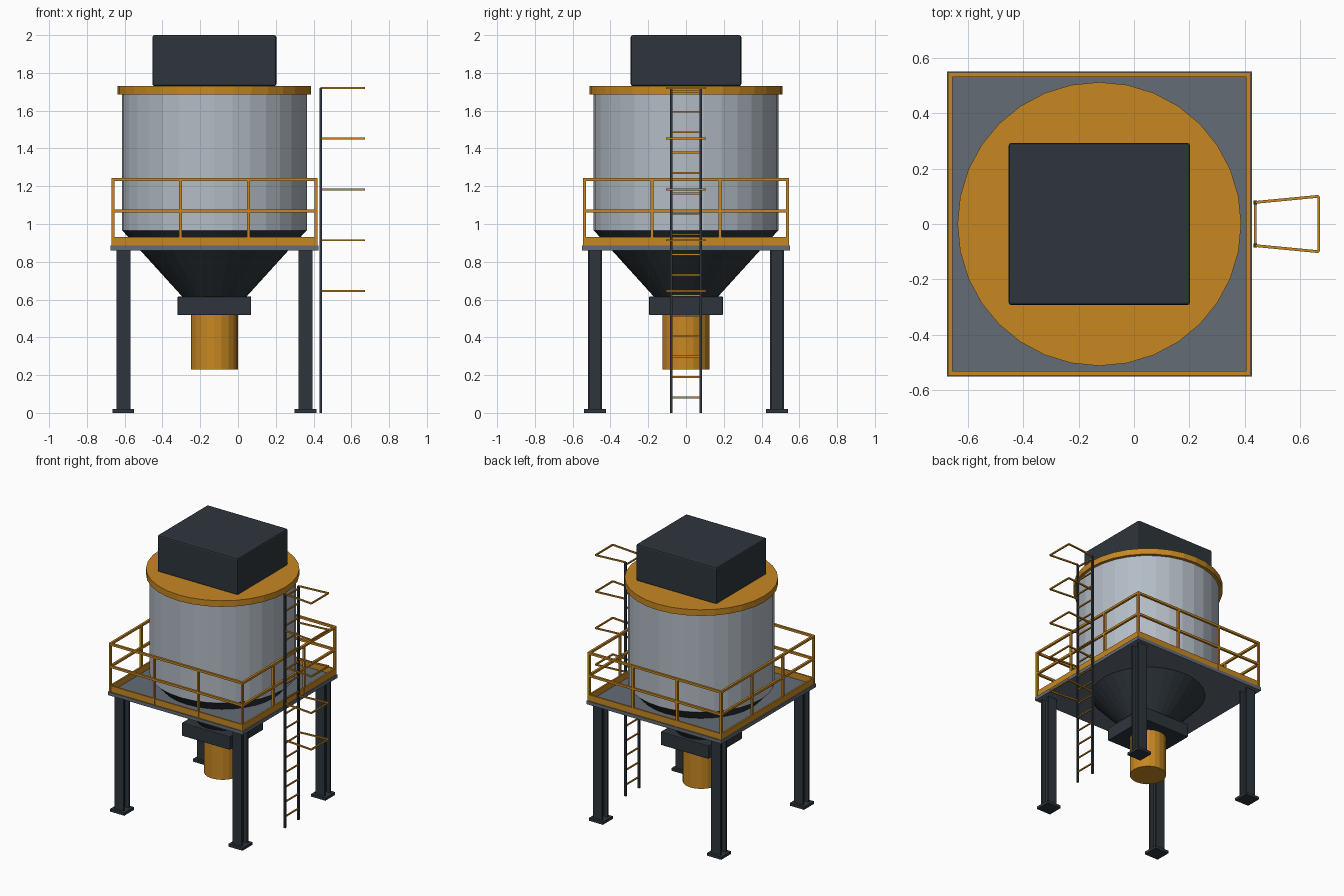
import bpy, bmesh
from mathutils import Vector

if "Cube" in bpy.data.objects:
    bpy.data.objects.remove(bpy.data.objects["Cube"])


def material(name, rgb):
    m = bpy.data.materials.new(name)
    m.use_nodes = True
    m.diffuse_color = (*rgb, 1)
    m.node_tree.nodes["Principled BSDF"].inputs["Base Color"].default_value = (*rgb, 1)
    return m


ORANGE = material("safety orange", (0.57, 0.245, 0.016))
DARK = material("dark steel", (0.027, 0.036, 0.045))
SILVER = material("silver sheet", (0.45, 0.50, 0.56))
GREY = material("deck grey", (0.125, 0.15, 0.18))

CX = -0.125      # vertical axis of the silo
DECK = 0.885     # walking height


def finish(name, bm, mat):
    bmesh.ops.recalc_face_normals(bm, faces=bm.faces)
    mesh = bpy.data.meshes.new(name)
    bm.to_mesh(mesh)
    bm.free()
    mesh.materials.append(mat)
    ob = bpy.data.objects.new(name, mesh)
    bpy.context.collection.objects.link(ob)
    return ob


def add_box(bm, centre, size):
    verts = bmesh.ops.create_cube(bm, size=1)["verts"]
    for v in verts:
        v.co = Vector(centre) + v.co * Vector(size)


def add_bar(bm, a, b, t):
    """Square bar of thickness t between two points."""
    a, b = Vector(a), Vector(b)
    turn = (b - a).to_track_quat("Z", "Y")
    for v in bmesh.ops.create_cube(bm, size=1)["verts"]:
        v.co = (a + b) / 2 + turn @ (v.co * Vector((t, t, (b - a).length)))


def box(name, centre, size, mat, bevel=0):
    bm = bmesh.new()
    add_box(bm, centre, size)
    ob = finish(name, bm, mat)
    if bevel:
        mod = ob.modifiers.new("Bevel", "BEVEL")
        mod.width, mod.segments = bevel, 2
    return ob


def drum(name, r_low, r_high, z0, z1, sides, mat):
    bm = bmesh.new()
    bmesh.ops.create_cone(bm, cap_ends=True, segments=sides,
                          radius1=r_low, radius2=r_high, depth=z1 - z0)
    bmesh.ops.translate(bm, verts=bm.verts, vec=(CX, 0, (z0 + z1) / 2))
    return finish(name, bm, mat)


# Silo body, hopper and outlet
drum("silo_body", 0.49, 0.49, 0.965, 1.69, 32, SILVER)
drum("silo_lid", 0.512, 0.512, 1.685, 1.73, 32, ORANGE)
drum("hopper_cone", 0.165, 0.488, 0.61, 0.966, 32, DARK)
drum("outlet_pipe", 0.125, 0.125, 0.23, 0.53, 20, ORANGE)
box("filter_housing", (CX, 0, 1.865), (0.655, 0.585, 0.27), DARK, 0.01)
box("outlet_gate", (CX, 0, 0.567), (0.39, 0.39, 0.098), DARK, 0.004)

# Platform deck
box("deck", (CX, 0, 0.8725), (1.1, 1.1, 0.025), GREY)

# Four I-beam legs with base plates
for sx, side in ((-1, "right"), (1, "left")):
    for sy, end in ((-1, "front"), (1, "back")):
        x, y = CX + sx * 0.482, sy * 0.482
        bm = bmesh.new()
        for f in (-1, 1):
            add_box(bm, (x, y + f * 0.032, 0.44), (0.075, 0.012, 0.842))
        add_box(bm, (x, y, 0.44), (0.014, 0.06, 0.842))
        add_box(bm, (x, y, 0.01), (0.115, 0.115, 0.02))
        finish(f"{end}_{side}_leg", bm, DARK)

# Guard rail around the deck: posts, two rails and a toe board per side
H = 0.538
rail = bmesh.new()
toe = bmesh.new()
corners = [(-H, -H), (H, -H), (H, H), (-H, H)]
for i, (ax, ay) in enumerate(corners):
    bx, by = corners[(i + 1) % 4]
    a, b = Vector((CX + ax, ay, 0)), Vector((CX + bx, by, 0))
    for z in (1.07, 1.235):
        add_bar(rail, a + Vector((0, 0, z)), b + Vector((0, 0, z)), 0.016)
    for k in range(3):
        p = a.lerp(b, k / 3)
        add_bar(rail, p + Vector((0, 0, DECK)), p + Vector((0, 0, 1.243)), 0.016)
    d = b - a
    add_box(toe, (a + b) / 2 + Vector((0, 0, DECK + 0.023)),
            (abs(d.x) + 0.012, abs(d.y) + 0.012, 0.045))
finish("guard_rail", rail, ORANGE)
finish("toe_board", toe, ORANGE)

# Ladder with rungs
LX, LY = 0.4375, 0.078
bm = bmesh.new()
for s in (-1, 1):
    add_box(bm, (LX, s * LY, 0.86), (0.014, 0.014, 1.72))
finish("ladder_rails", bm, DARK)
bm = bmesh.new()
for i in range(16):
    z = 0.082 + i * 0.108
    add_bar(bm, (LX, -LY, z), (LX, LY, z), 0.009)
finish("ladder_rungs", bm, ORANGE)

# Safety cage hoops
bm = bmesh.new()
for i in range(5):
    z = 0.645 + i * 0.269
    path = [(LX, -LY, z), (0.667, -0.1, z), (0.667, 0.1, z), (LX, LY, z)]
    for p, q in zip(path, path[1:]):
        add_bar(bm, p, q, 0.01)
finish("cage_hoops", bm, ORANGE)
